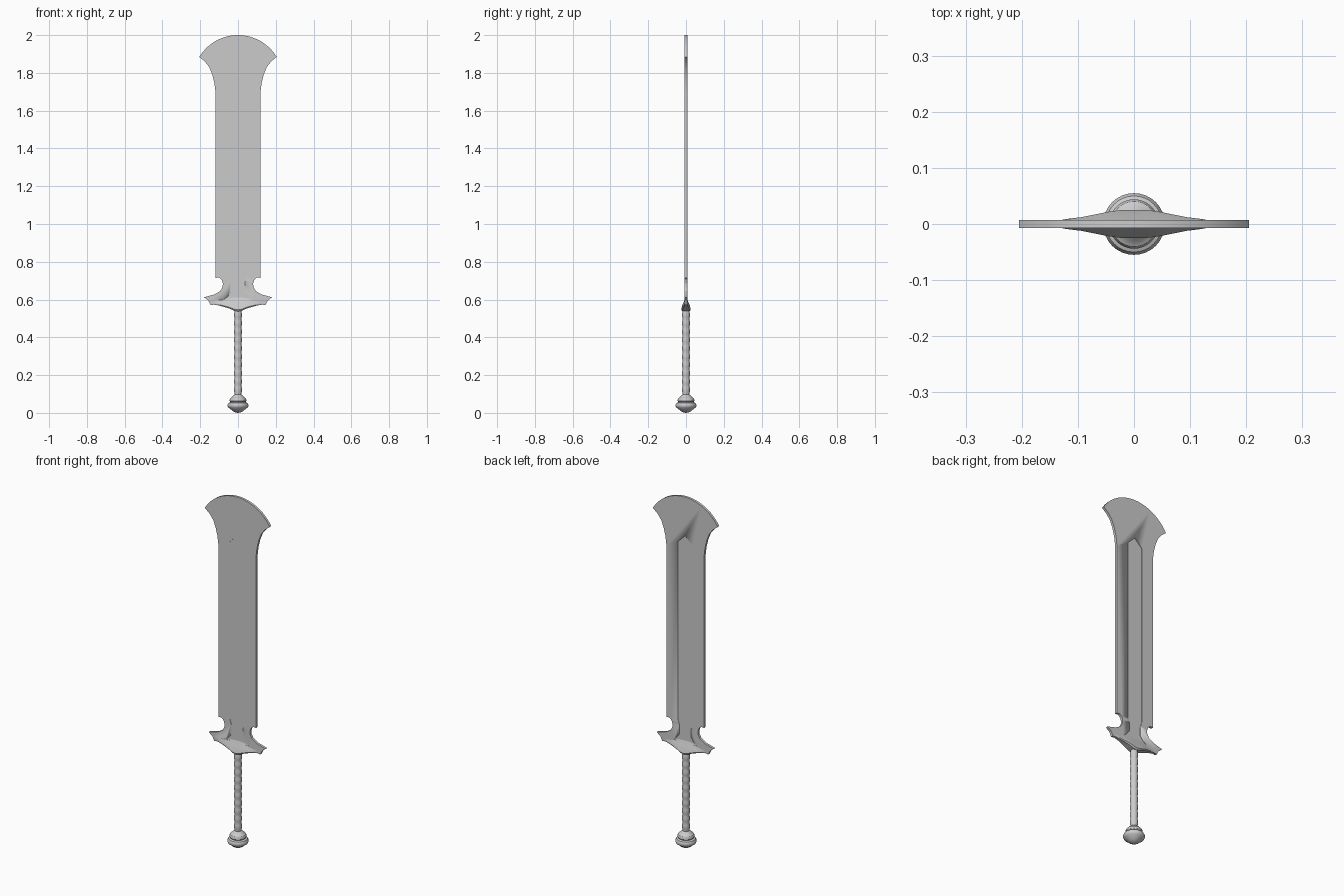
import bpy, bmesh, math
from mathutils import Vector

if "Cube" in bpy.data.objects:
    bpy.data.objects.remove(bpy.data.objects["Cube"])


def make_object(name, bm, angle=30):
    bmesh.ops.remove_doubles(bm, verts=bm.verts, dist=1e-5)
    bmesh.ops.recalc_face_normals(bm, faces=bm.faces)
    me = bpy.data.meshes.new(name)
    bm.to_mesh(me)
    bm.free()
    ob = bpy.data.objects.new(name, me)
    bpy.context.collection.objects.link(ob)
    bpy.ops.object.select_all(action='DESELECT')
    bpy.context.view_layer.objects.active = ob
    ob.select_set(True)
    bpy.ops.object.shade_smooth_by_angle(angle=math.radians(angle))
    return ob


def mirrored(half):
    """Close a right-hand outline (ends on x = 0) with its mirror image."""
    return half + [(-x, z) for x, z in reversed(half) if x > 1e-6]


def lathe(name, profile, sides=32):
    bm = bmesh.new()
    verts = [bm.verts.new((r, 0, z)) for r, z in profile]
    edges = [bm.edges.new(p) for p in zip(verts, verts[1:])]
    bmesh.ops.spin(bm, geom=verts + edges, cent=(0, 0, 0), axis=(0, 0, 1),
                   angle=math.tau, steps=sides)
    return make_object(name, bm)


# Blade: flared tip arc, straight edges, round notches and spiked lugs
half = []
for i in range(13):
    x = 0.205 * i / 12
    half.append((x, 1.76 + math.sqrt(0.24 ** 2 - x * x)))
half += [(0.175, 1.86), (0.152, 1.83), (0.136, 1.79), (0.125, 1.745), (0.118, 1.69),
         (0.118, 0.715), (0.100, 0.717), (0.087, 0.705), (0.080, 0.685), (0.082, 0.665),
         (0.094, 0.645), (0.125, 0.627), (0.180, 0.612), (0.157, 0.595), (0.145, 0.571),
         (0.110, 0.575), (0.060, 0.561), (0.022, 0.547), (0, 0.545)]
bm = bmesh.new()
face = bm.faces.new([bm.verts.new((x, 0, z)) for x, z in mirrored(half)])
bmesh.ops.inset_region(bm, faces=[face], thickness=0.008, use_even_offset=True,
                       use_boundary=True)
for v in face.verts:
    v.co.y = -0.007
copy = bmesh.ops.duplicate(bm, geom=bm.verts[:] + bm.edges[:] + bm.faces[:])
for v in copy['geom']:
    if isinstance(v, bmesh.types.BMVert):
        v.co.y *= -1
blade = make_object("blade", bm, 20)

# Shallow pointed fuller on both blade faces
groove = [(0, 1.78), (0.046, 1.735), (0.046, 0.72), (0.037, 0.69), (0.037, 0.64),
          (0.055, 0.615), (0.075, 0.6), (0, 0.6)]
for side in (-1, 1):
    bm = bmesh.new()
    face = bm.faces.new([bm.verts.new((x, side * 0.0045, z)) for x, z in mirrored(groove)])
    ext = bmesh.ops.extrude_face_region(bm, geom=[face], use_keep_orig=True)
    for v in ext['geom']:
        if isinstance(v, bmesh.types.BMVert):
            v.co.y = side * 0.03
    cutter = make_object("fuller_cutter", bm)
    cutter.hide_render = True
    mod = blade.modifiers.new("fuller", 'BOOLEAN')
    mod.operation, mod.solver, mod.object = 'DIFFERENCE', 'EXACT', cutter
    bpy.context.view_layer.objects.active = blade
    bpy.ops.object.modifier_apply(modifier=mod.name)
    bpy.data.objects.remove(cutter)

# Guard: swollen collar lofted along x, thinning into the lugs
# stations: x, half thickness, bottom z, top z
stations = [(0, 0.025, 0.537, 0.610), (0.022, 0.025, 0.541, 0.610), (0.045, 0.022, 0.552, 0.609),
            (0.07, 0.017, 0.560, 0.607), (0.095, 0.012, 0.567, 0.606), (0.12, 0.009, 0.572, 0.606),
            (0.142, 0.005, 0.575, 0.605)]
stations = [(-x, t, b, u) for x, t, b, u in reversed(stations[1:])] + stations
bm = bmesh.new()
rings = []
for x, t, b, u in stations:
    h = u - b
    right = [(0.75 * t, b), (t, b + 0.12 * h), (0.8 * t, b + 0.4 * h),
             (0.45 * t, b + 0.7 * h), (0.18 * t, u)]
    ring = right + [(-y, z) for y, z in reversed(right)]
    rings.append([bm.verts.new((x, y, z)) for y, z in ring])
for a, b in zip(rings, rings[1:]):
    for i in range(len(a)):
        j = (i + 1) % len(a)
        bm.faces.new((a[i], a[j], b[j], b[i]))
bm.faces.new(rings[0])
bm.faces.new(rings[-1])
make_object("guard", bm, 40)

# Grip with wrapped bands
profile = [(0.018, 0.085)]
bands = 10
for i in range(bands):
    z0, step = 0.1 + i * 0.044, 0.044
    profile += [(0.0175, z0), (0.020, z0 + 0.25 * step), (0.0205, z0 + 0.5 * step),
                (0.020, z0 + 0.75 * step)]
profile += [(0.0175, 0.54), (0.0175, 0.56)]
lathe("grip", profile, 24)

# Pommel: flattened knob with an upper ring
lathe("pommel", [(0, 0), (0.014, 0.002), (0.030, 0.011), (0.036, 0.017), (0.051, 0.028),
                 (0.055, 0.036), (0.055, 0.044), (0.050, 0.053), (0.040, 0.057),
                 (0.044, 0.063), (0.044, 0.071), (0.040, 0.079), (0.031, 0.084),
                 (0.026, 0.092), (0.018, 0.097), (0, 0.097)])
